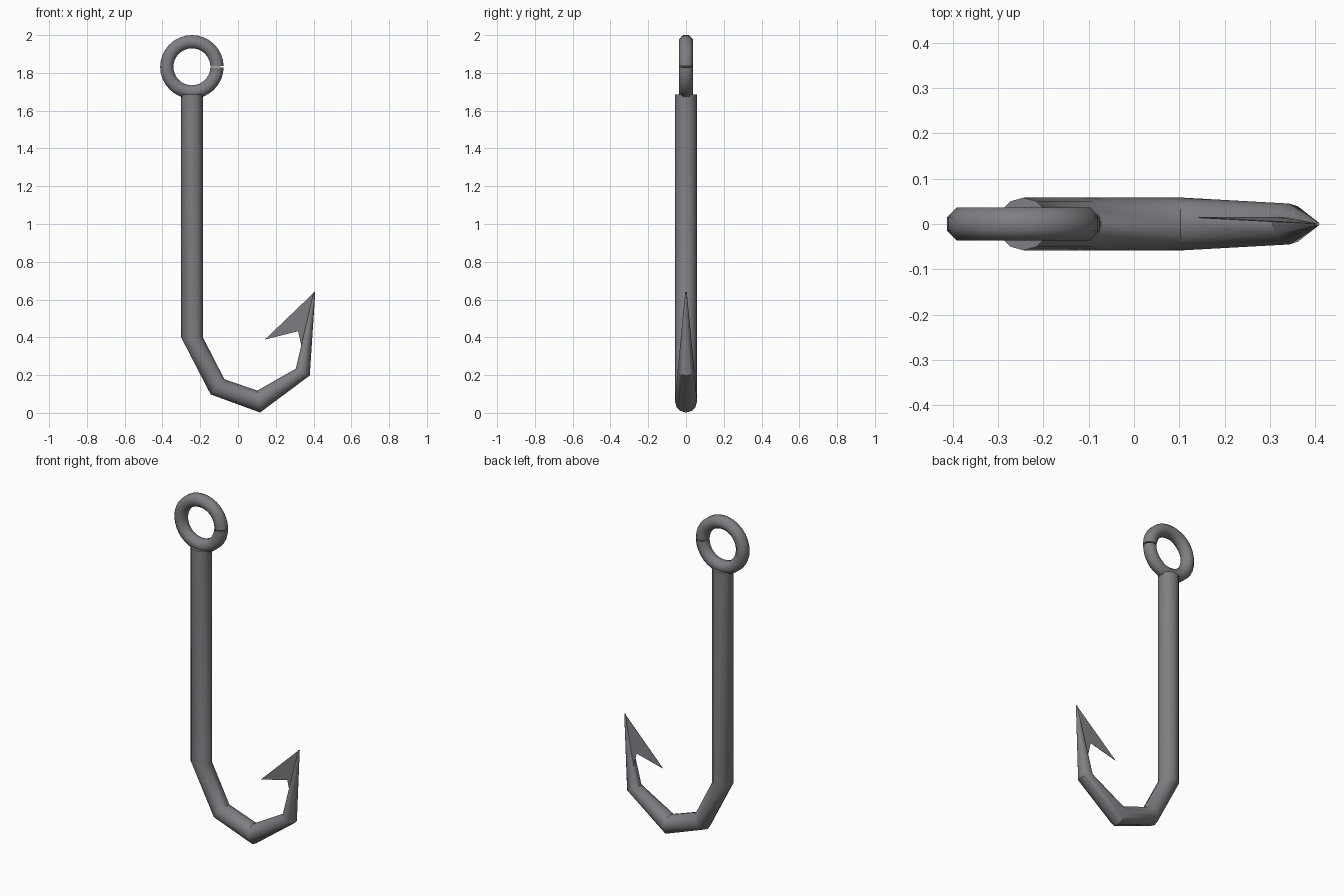
import bpy, bmesh, math
from mathutils import Vector

cube = bpy.data.objects.get("Cube")
if cube:
    bpy.data.objects.remove(cube, do_unlink=True)

steel = bpy.data.materials.new("grey_steel")
steel.use_nodes = True
colour = (0.215, 0.21, 0.23, 1)
steel.diffuse_color = colour
steel.node_tree.nodes["Principled BSDF"].inputs["Base Color"].default_value = colour


def finish(name, bm, angle=None):
    """Turn a bmesh into a steel object, optionally smooth shaded."""
    bmesh.ops.recalc_face_normals(bm, faces=bm.faces)
    mesh = bpy.data.meshes.new(name)
    bm.to_mesh(mesh)
    bm.free()
    mesh.materials.append(steel)
    obj = bpy.data.objects.new(name, mesh)
    bpy.context.collection.objects.link(obj)
    if angle:
        bpy.ops.object.select_all(action='DESELECT')
        obj.select_set(True)
        bpy.context.view_layer.objects.active = obj
        bpy.ops.object.shade_smooth_by_angle(angle=math.radians(angle))
    return obj


def loft(name, sections, sides, angle, turn=0.0):
    """Skin closed elliptical sections (centre, half axis, half depth in y)."""
    bm = bmesh.new()
    rings = []
    for centre, axis, depth in sections:
        ring = []
        for i in range(sides):
            a = math.tau * (i + turn) / sides
            ring.append(bm.verts.new(centre + axis * math.cos(a)
                                     + Vector((0, depth * math.sin(a), 0))))
        rings.append(ring)
    for r, s in zip(rings, rings[1:]):
        for i in range(sides):
            j = (i + 1) % sides
            bm.faces.new((r[i], r[j], s[j], s[i]))
    bm.faces.new(rings[0])
    bm.faces.new(rings[-1])
    return finish(name, bm, angle)


# Shank, bend and tapering point: outer x z, inner x z, half depth
stations = [
    (-0.301, 1.685, -0.186, 1.685, 0.058),
    (-0.301, 0.40, -0.186, 0.40, 0.058),
    (-0.145, 0.098, -0.072, 0.178, 0.058),
    (0.117, 0.002, 0.102, 0.118, 0.058),
    (0.380, 0.198, 0.306, 0.234, 0.045),
    (0.409, 0.64, 0.401, 0.64, 0.004),
]
sections = []
for ox, oz, ix, iz, depth in stations:
    outer, inner = Vector((ox, 0, oz)), Vector((ix, 0, iz))
    sections.append(((outer + inner) / 2, (outer - inner) / 2, depth))
loft("shank_and_bend", sections, 12, 35)

# Eye: an open ring whose ends almost meet on the left side
eye_centre = Vector((-0.244, 0, 1.832))
steps, gap = 32, math.radians(1.2)
eye = []
for k in range(steps + 1):
    a = gap + (math.tau - 2 * gap) * k / steps
    out = Vector((math.cos(a), 0, math.sin(a)))
    eye.append((eye_centre + out * 0.133, out * 0.038, 0.039))
loft("eye_ring", eye, 8, 50, turn=0.5)

# Barb: thin flat blade running back from the point
bm = bmesh.new()
outline = [(0.405, 0.0, 0.64), (0.142, 0.014, 0.388),
           (0.318, 0.014, 0.432), (0.338, 0.014, 0.345), (0.365, 0.01, 0.40)]
front = [bm.verts.new((x, y - 0.001, z)) for x, y, z in outline]
back = [bm.verts.new((x, y + 0.001, z)) for x, y, z in outline]
bm.faces.new(front)
bm.faces.new(back[::-1])
for i in range(len(outline)):
    j = (i + 1) % len(outline)
    bm.faces.new((front[i], back[i], back[j], front[j]))
finish("barb", bm)
